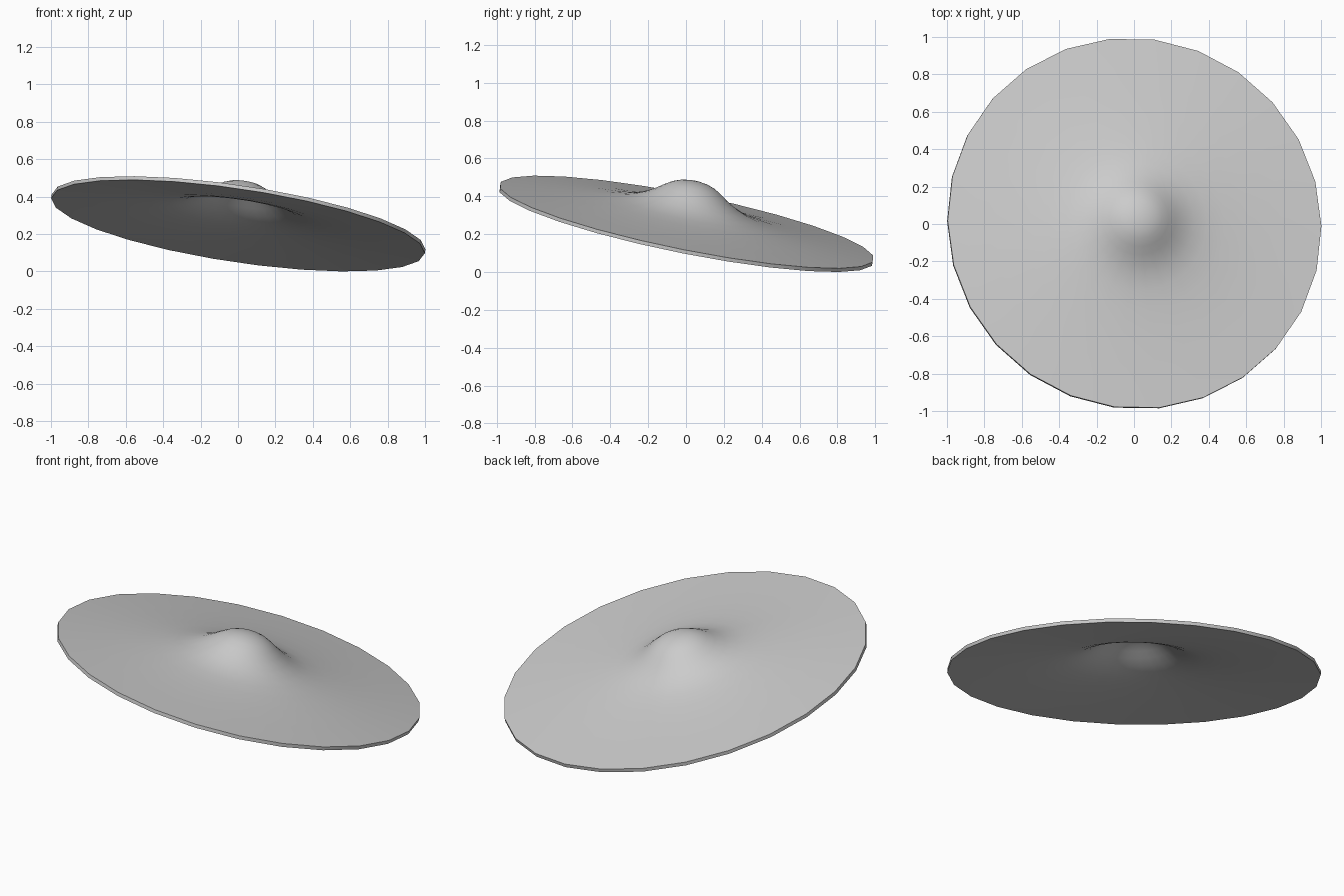
import bpy, bmesh, math
from mathutils import Vector, Matrix

if "Cube" in bpy.data.objects:
    bpy.data.objects.remove(bpy.data.objects["Cube"])

SIDES = 26
THICK = 0.02
# Hat profile (radius, height above rim): rounded crown easing into a wide brim
PROFILE = [(0.04, 0.219), (0.08, 0.211), (0.12, 0.195), (0.16, 0.170),
           (0.20, 0.142), (0.25, 0.112), (0.31, 0.086), (0.38, 0.067),
           (0.48, 0.050), (0.62, 0.033), (0.80, 0.016), (1.01, 0.0)]
PEAK = 0.222

bm = bmesh.new()


def shell(offset):
    """One skin of the hat; returns its apex and rings."""
    apex = bm.verts.new((0, 0, PEAK + offset))
    rings = []
    for r, z in PROFILE:
        rings.append([bm.verts.new((r * math.cos(2 * math.pi * i / SIDES),
                                    r * math.sin(2 * math.pi * i / SIDES),
                                    z + offset)) for i in range(SIDES)])
    for i in range(SIDES):
        j = (i + 1) % SIDES
        bm.faces.new((apex, rings[0][i], rings[0][j]))
        for a, b in zip(rings, rings[1:]):
            bm.faces.new((a[i], b[i], b[j], a[j]))
    return rings


# Outer and inner skins joined by a thin rim
outer = shell(THICK)[-1]
inner = shell(0)[-1]
for i in range(SIDES):
    j = (i + 1) % SIDES
    bm.faces.new((outer[i], inner[i], inner[j], outer[j]))
bmesh.ops.recalc_face_normals(bm, faces=bm.faces)

# Lean the hat toward the back right and rest its rim on the ground
normal = Vector((0.15, 0.2, 1)).normalized()
tilt = Vector((0, 0, 1)).rotation_difference(normal).to_matrix().to_4x4()
bm.transform(tilt)
low = min(v.co.z for v in bm.verts)
bm.transform(Matrix.Translation((0, 0, -low)))

mesh = bpy.data.meshes.new("wide_brim_hat")
bm.to_mesh(mesh)
bm.free()
hat = bpy.data.objects.new("wide_brim_hat", mesh)
bpy.context.collection.objects.link(hat)
bpy.context.view_layer.objects.active = hat
hat.select_set(True)
bpy.ops.object.shade_smooth_by_angle(angle=math.radians(40))
